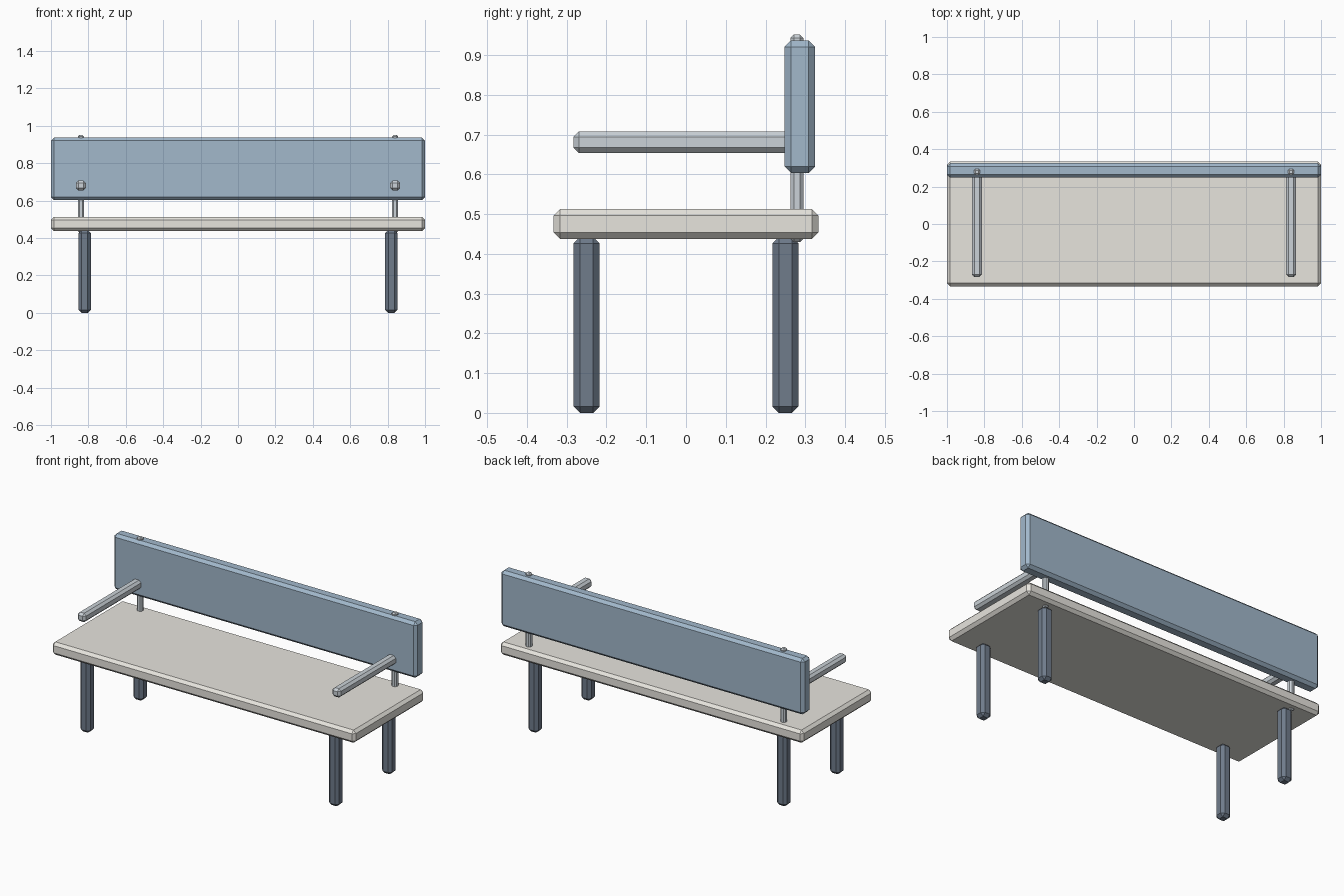
import bpy

if "Cube" in bpy.data.objects:
    bpy.data.objects.remove(bpy.data.objects["Cube"])


def material(name, rgb):
    m = bpy.data.materials.new(name)
    m.diffuse_color = (*rgb, 1)
    m.use_nodes = True
    m.node_tree.nodes["Principled BSDF"].inputs["Base Color"].default_value = m.diffuse_color
    return m


fabric = material("blue_panel", (0.36, 0.48, 0.60))
cream = material("cream_seat", (0.80, 0.78, 0.73))
dark = material("dark_leg", (0.16, 0.20, 0.26))
metal = material("grey_metal", (0.60, 0.65, 0.69))


def block(name, x, y, z, bevel, mat):
    """Chamfered box given by its (min, max) extents on each axis."""
    spans = (x, y, z)
    bpy.ops.mesh.primitive_cube_add(size=1, location=[(a + b) / 2 for a, b in spans])
    ob = bpy.context.object
    ob.name = name
    ob.scale = [b - a for a, b in spans]
    bpy.ops.object.transform_apply(location=False, rotation=False, scale=True)
    mod = ob.modifiers.new("chamfer", "BEVEL")
    mod.width = bevel
    mod.segments = 1
    mod.limit_method = "NONE"
    ob.data.materials.append(mat)
    return ob


def around(centre, width):
    return (centre - width / 2, centre + width / 2)


# Seat slab and backrest panel
block("seat", (-1, 1), (-0.333, 0.333), (0.437, 0.513), 0.0165, cream)
block("backrest", (-1, 1), (0.248, 0.325), (0.603, 0.937), 0.0165, fabric)

for side, s in (("left", -1), ("right", 1)):
    # Legs
    for end, y in (("front", -0.25), ("back", 0.25)):
        block(f"{end}_{side}_leg", around(s * 0.82, 0.066), around(y, 0.066),
              (0, 0.443), 0.0165, dark)
    # Backrest post, running from the seat through the panel
    block(f"{side}_back_post", around(s * 0.84, 0.032), around(0.279, 0.032),
          (0.43, 0.951), 0.008, metal)
    # Armrest, ending inside the panel
    block(f"{side}_armrest", around(s * 0.84, 0.054), (-0.283, 0.283),
          (0.654, 0.707), 0.0133, metal)
